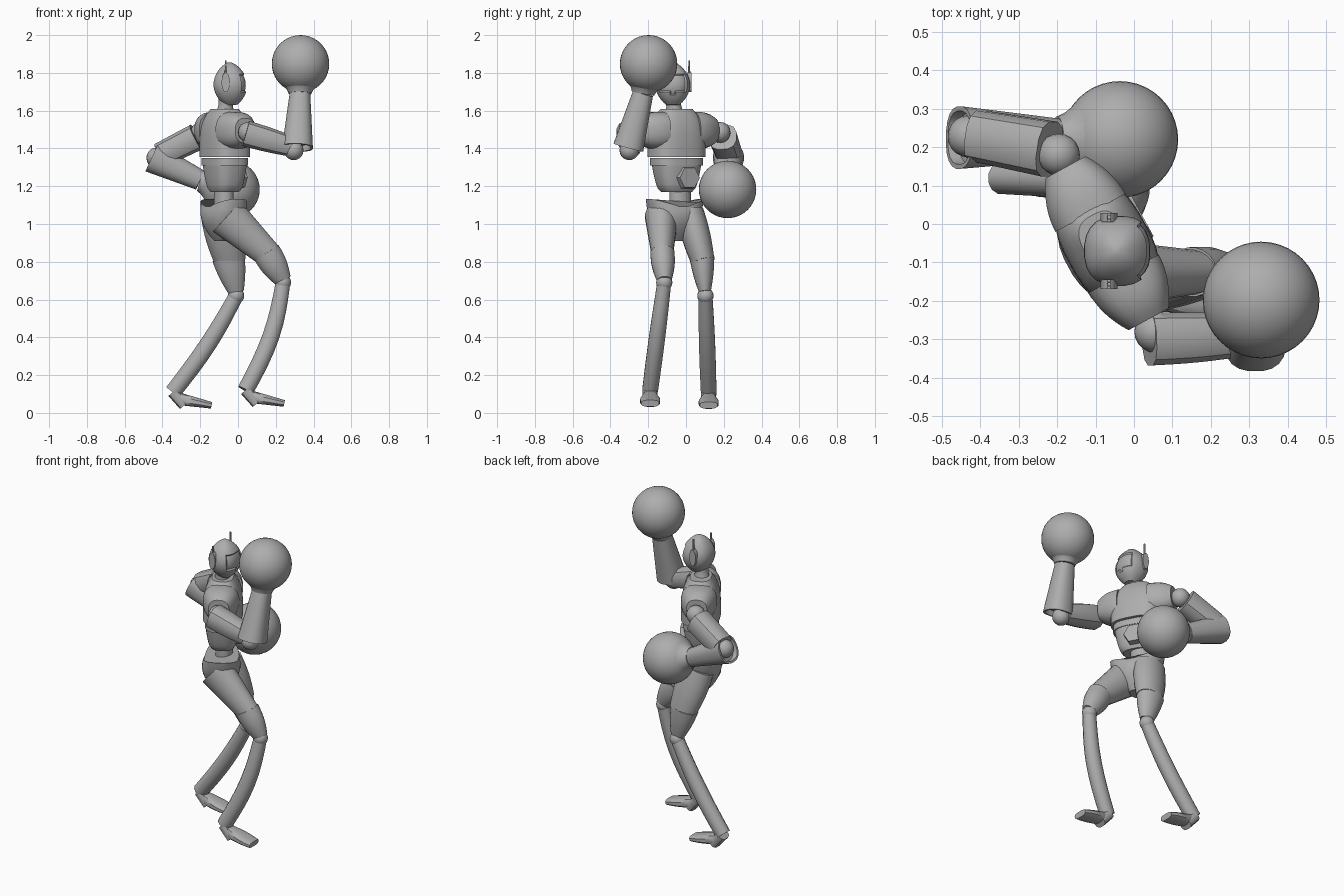
import bpy, bmesh, math
from mathutils import Vector

if "Cube" in bpy.data.objects:
    bpy.data.objects.remove(bpy.data.objects["Cube"])

GREY = (0.42, 0.42, 0.42, 1)
grey = bpy.data.materials.new("plain_grey")
grey.use_nodes = True
grey.diffuse_color = GREY
grey.node_tree.nodes["Principled BSDF"].inputs["Base Color"].default_value = GREY

ACROSS, UP = Vector((0, 1, 0)), Vector((0, 0, 1))
LEFT = Vector((-0.48, 0.88, 0))       # the twisted torso's own left
FORWARD = LEFT.cross(UP)              # and its own forward
CHEST = Vector((-0.07, -0.05, 0))
PELVIS = Vector((-0.075, -0.06, 0))


def finish(name, bm, angle=35):
    bmesh.ops.recalc_face_normals(bm, faces=bm.faces)
    mesh = bpy.data.meshes.new(name)
    bm.to_mesh(mesh)
    bm.free()
    mesh.materials.append(grey)
    ob = bpy.data.objects.new(name, mesh)
    bpy.context.collection.objects.link(ob)
    bpy.ops.object.select_all(action="DESELECT")
    ob.select_set(True)
    bpy.context.view_layer.objects.active = ob
    bpy.ops.object.shade_smooth_by_angle(angle=math.radians(angle))


def skin(name, start, end, size, ref=ACROSS, bend=0, sides=20, steps=8, power=2, edit=None):
    """Sweep a superellipse from start to end; size(t) gives half widths along ref and across it."""
    start, end = Vector(start), Vector(end)
    bm = bmesh.new()

    def path(t):
        return start.lerp(end, t) + Vector((bend * math.sin(math.pi * t), 0, 0))

    rings = []
    for i in range(steps + 1):
        t = i / steps
        along = (path(t + 0.01) - path(t - 0.01)).normalized()
        side = (ref - along * ref.dot(along)).normalized()
        other = along.cross(side)
        width, depth = size(t)
        ring = []
        for k in range(sides):
            angle = math.tau * (k + 0.5) / sides
            c, s = math.cos(angle), math.sin(angle)
            u = math.copysign(abs(c) ** (2 / power), c) * width
            v = math.copysign(abs(s) ** (2 / power), s) * depth
            ring.append(bm.verts.new(path(t) + side * u + other * v))
        rings.append(ring)
    for low, high in zip(rings, rings[1:]):
        for k in range(sides):
            n = (k + 1) % sides
            bm.faces.new((low[k], low[n], high[n], high[k]))
    cap = bm.faces.new(rings[0][::-1])
    bm.faces.new(rings[-1])
    bmesh.ops.recalc_face_normals(bm, faces=bm.faces)
    if edit:
        edit(bm, cap, rings[-1])
    finish(name, bm)


def limb(name, start, end, first, last, flat=1, swell=0, **options):
    """A tapering limb that swells in the middle."""
    def size(t):
        radius = first + (last - first) * t + swell * math.sin(math.pi * t)
        return radius * flat, radius
    skin(name, start, end, size, **options)


def trunk(name, centre, bottom, top, size, **options):
    """A vertical body block that follows the torso twist."""
    skin(name, centre + UP * bottom, centre + UP * top, size, ref=LEFT, sides=28, **options)


def ball(name, centre, radius, sides=20):
    bm = bmesh.new()
    bmesh.ops.create_uvsphere(bm, u_segments=sides, v_segments=sides // 2, radius=radius)
    bmesh.ops.translate(bm, verts=bm.verts, vec=centre)
    finish(name, bm, 60)


# Edits: sunken visor, cupped elbow end, raised hip wings
def sink_visor(bm, cap, rim):
    front = [f for f in bm.faces if f.normal.x > 0.55 and 1.69 < f.calc_center_median().z < 1.8]
    bmesh.ops.inset_region(bm, faces=front, thickness=0.006, depth=-0.008)


def cup_end(bm, cap, rim):
    bmesh.ops.inset_region(bm, faces=[cap], thickness=0.012)
    bmesh.ops.inset_region(bm, faces=[cap], thickness=0.004, depth=-0.03)


def raise_wings(bm, cap, rim):
    for v in rim:
        v.co.z += 0.3 * abs((v.co - PELVIS).dot(LEFT)) - 0.015


# Head and neck
def head_size(t):
    s = math.sin(math.pi * (0.06 + 0.93 * t)) ** 0.6
    return 0.092 * s, 0.09 * s


skin("head", (-0.035, -0.07, 1.63), (-0.046, -0.07, 1.855), head_size,
     sides=24, steps=14, power=2.4, edit=sink_visor)
limb("neck", (-0.07, -0.06, 1.57), (-0.06, -0.07, 1.68), 0.055, 0.045, swell=-0.01)

# Ear pads with upright antennas
ear = Vector((-0.065, -0.07, 1.75))
for side, reach, height in (("right", -0.087, 0.09), ("left", 0.087, 0.115)):
    spot = ear + ACROSS * reach
    skin(side + "_ear_pad", spot - ACROSS * 0.012, spot + ACROSS * 0.012,
         lambda t: (0.052, 0.022), ref=UP, steps=1)
    limb(side + "_antenna", spot, spot + UP * height, 0.007, 0.005, sides=8, steps=1)

# Torso
trunk("chest", CHEST, 1.355, 1.61,
      lambda t: (0.153 - 0.07 * t ** 4, 0.112 - 0.05 * t ** 4), power=2.8)
trunk("chest_band", CHEST, 1.31, 1.35, lambda t: (0.14, 0.102), steps=1, power=2.8)
trunk("lower_torso", CHEST, 1.17, 1.32,
      lambda t: (0.08 + 0.05 * t ** 0.5, 0.066 + 0.034 * t ** 0.5), power=2.8)
trunk("waist", PELVIS + ACROSS * 0.03, 1.06, 1.2, lambda t: (0.06, 0.05), steps=1)
belly = CHEST + ACROSS * 0.02 + UP * 1.245
limb("buckle", belly + FORWARD * 0.07, belly + FORWARD * 0.105, 0.066, 0.06,
     ref=UP, sides=6, steps=1)
trunk("pelvis", PELVIS, 0.91, 1.1,
      lambda t: (0.04 + 0.12 * t ** 0.6, 0.05 + 0.06 * math.sin(2.2 * t)),
      power=2.4, edit=raise_wings)

# Shoulders
for side, sign in (("right", -1), ("left", 1)):
    arm = LEFT * sign
    base = CHEST + UP * 1.495
    skin(side + "_shoulder_cap", base + arm * 0.09, base + arm * 0.225,
         lambda t: (0.1 - 0.035 * t ** 3, 0.105 - 0.045 * t ** 2), ref=UP, power=2.5)
    ball(side + "_shoulder", base + arm * 0.262 - UP * 0.01, 0.055)

# Legs: thigh, knee guard, knee, shin
limb("right_thigh", (-0.06, -0.13, 1.04), (0.17, -0.125, 0.83), 0.11, 0.07, flat=0.8)
limb("left_thigh", (-0.1, 0.02, 1.06), (-0.04, 0.09, 0.8), 0.1, 0.083, flat=0.75, swell=0.01)
limb("right_knee_guard", (0.15, -0.125, 0.85), (0.24, -0.115, 0.7), 0.076, 0.045, flat=0.85, swell=0.01)
limb("left_knee_guard", (-0.05, 0.085, 0.82), (-0.01, 0.1, 0.64), 0.088, 0.042, flat=0.75, swell=0.006)
for side, knee, heel, bow in (("right", (0.238, -0.115, 0.69), (0.04, -0.19, 0.12), 0.035),
                              ("left", (-0.01, 0.103, 0.62), (-0.345, 0.12, 0.11), 0.02)):
    ball(side + "_knee", knee, 0.043)
    limb(side + "_shin", knee, heel, 0.04, 0.045, flat=0.95, swell=0.004, bend=bow, sides=12)

    # Heel strut and wedge foot, both hanging off the end of the shin
    ankle = Vector(heel)
    toe = ankle + Vector((0.205, 0, -0.07))
    instep = ankle + Vector((0.06, 0, -0.07))
    limb(side + "_heel", ankle, instep, 0.032, 0.03, flat=1.3, sides=12, steps=2, power=2.6)
    skin(side + "_foot", ankle + Vector((0.03, 0, -0.035)), toe,
         lambda t: (0.034 + 0.02 * math.sin(2.4 * t), 0.034 - 0.016 * t),
         sides=12, steps=5, power=3)

# Arms
limb("right_upper_arm", (0.04, -0.3, 1.48), (0.285, -0.29, 1.41), 0.07, 0.055, swell=0.004,
     sides=12, power=2.6)
limb("left_upper_arm", (-0.22, 0.195, 1.46), (-0.41, 0.23, 1.365), 0.074, 0.068,
     sides=12, power=2.6)
ball("right_elbow", (0.295, -0.3, 1.39), 0.052)
ball("left_elbow", (-0.43, 0.228, 1.35), 0.055)

# Forearms, flared cuffs and round gloves
for side, elbow, wrist, glove in (
        ("right", (0.315, -0.305, 1.405), (0.328, -0.228, 1.69), (0.331, -0.198, 1.848)),
        ("left", (-0.455, 0.225, 1.352), (-0.2, 0.22, 1.232), (-0.037, 0.22, 1.183))):
    limb(side + "_forearm", elbow, wrist, 0.082, 0.055, power=2.4, edit=cup_end)
    limb(side + "_cuff", wrist, Vector(wrist).lerp(Vector(glove), 0.4), 0.06, 0.112, swell=-0.008)
    ball(side + "_glove", glove, 0.152, 40)
